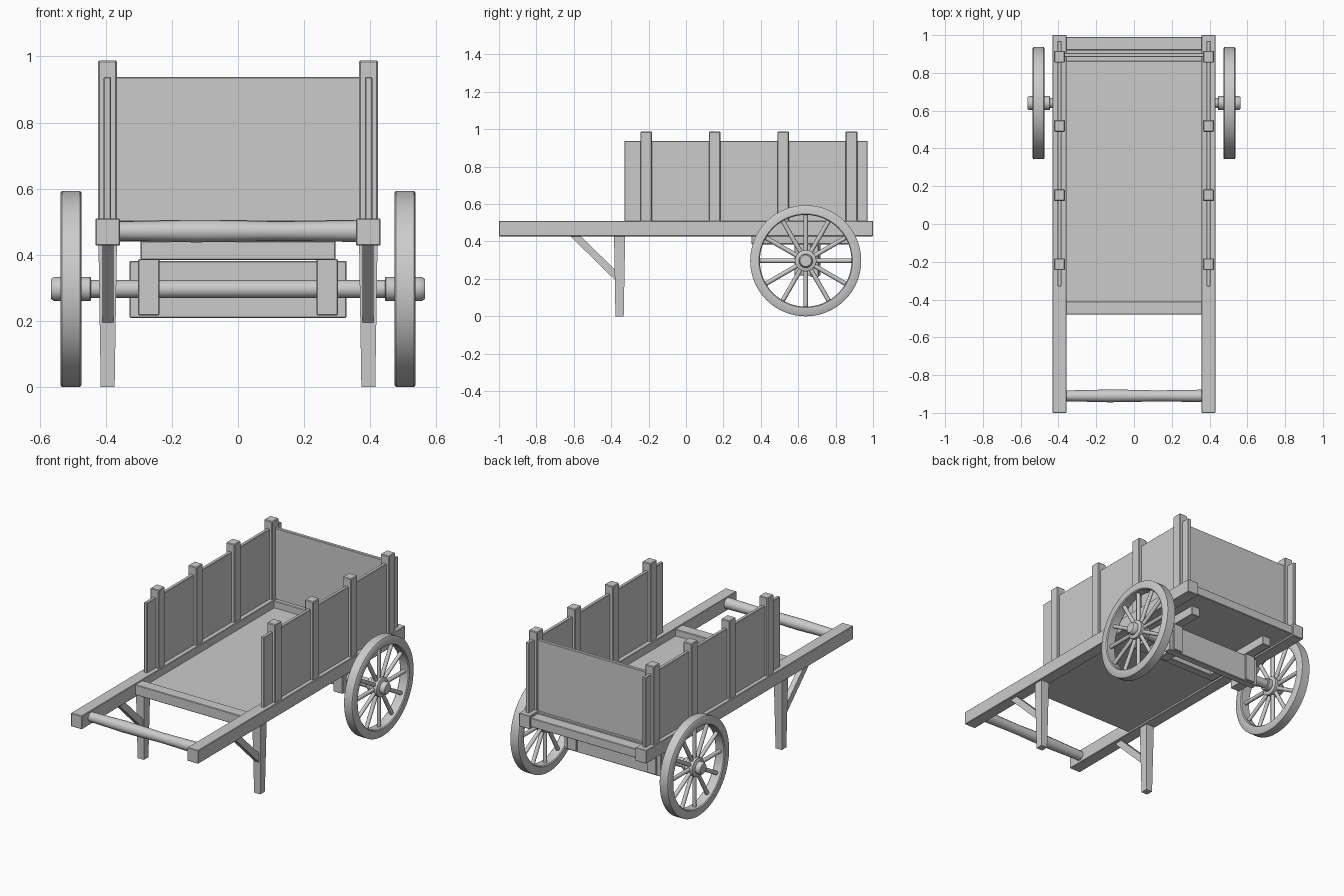
import bpy, bmesh, math
from mathutils import Matrix

if "Cube" in bpy.data.objects:
    bpy.data.objects.remove(bpy.data.objects["Cube"])

WY, WZ = 0.64, 0.297   # wheel centre


def finish(name, bm, smooth=False, mirror=False):
    bmesh.ops.recalc_face_normals(bm, faces=bm.faces)
    me = bpy.data.meshes.new(name)
    bm.to_mesh(me)
    bm.free()
    ob = bpy.data.objects.new(name, me)
    bpy.context.collection.objects.link(ob)
    if mirror:
        ob.modifiers.new("Mirror", 'MIRROR')
    if smooth:
        bpy.ops.object.select_all(action='DESELECT')
        ob.select_set(True)
        bpy.context.view_layer.objects.active = ob
        bpy.ops.object.shade_smooth_by_angle(angle=math.radians(40))
    return ob


def box(name, x, y, z, mirror=False, bevel=0.003):
    bm = bmesh.new()
    bmesh.ops.create_cube(bm, size=1)
    for v in bm.verts:
        v.co = [a + (b - a) * (c + 0.5) for (a, b), c in zip((x, y, z), v.co)]
    if bevel:
        bmesh.ops.bevel(bm, geom=bm.edges[:], offset=bevel, segments=1, affect='EDGES')
    return finish(name, bm, mirror=mirror)


def lathe(name, profile, cy, cz, seg=32, closed=False, mirror=False):
    # profile of (x, radius) points turned about the x axis
    bm = bmesh.new()
    rings = [[bm.verts.new((x, cy + r * math.cos(2 * math.pi * i / seg),
                            cz + r * math.sin(2 * math.pi * i / seg)))
              for i in range(seg)] for x, r in profile]
    pairs = list(zip(rings, rings[1:]))
    if closed:
        pairs.append((rings[-1], rings[0]))
    else:
        bm.faces.new(rings[0])
        bm.faces.new(rings[-1])
    for a, b in pairs:
        for i in range(seg):
            j = (i + 1) % seg
            bm.faces.new((a[i], a[j], b[j], b[i]))
    return finish(name, bm, True, mirror)


def prism(name, yz, x0, x1):
    # side-view outline given thickness in x, on both sides
    bm = bmesh.new()
    f = bm.faces.new([bm.verts.new((x0, y, z)) for y, z in yz])
    g = bmesh.ops.extrude_face_region(bm, geom=[f])['geom']
    for v in g:
        if isinstance(v, bmesh.types.BMVert):
            v.co.x = x1
    return finish(name, bm, mirror=True)


# Long side rails, also the pull shafts
box("side_rail", (0.357, 0.431), (-1, 1), (0.428, 0.51), True)

# Bed floor and its cross bars
box("floor", (-0.36, 0.36), (-0.42, 0.93), (0.44, 0.462))
box("front_cross_bar", (-0.36, 0.36), (-0.48, -0.41), (0.44, 0.503))
box("rear_cross_bar", (-0.36, 0.36), (0.92, 0.99), (0.44, 0.495))
box("tail_ledge", (-0.36, 0.36), (0.86, 0.922), (0.445, 0.505))

# Side and tail boards with their posts
box("side_panel", (0.384, 0.406), (-0.33, 0.97), (0.50, 0.938), True)
box("tail_panel", (-0.37, 0.37), (0.884, 0.906), (0.49, 0.938))
for i in range(4):
    y = -0.213 + i * 0.366
    box("side_post", (0.366, 0.423), (y - 0.031, y + 0.031), (0.50, 0.988), True, 0.004)

# Worn handle bar
lathe("handle_bar", [(-0.36, 0.029), (-0.25, 0.031), (-0.13, 0.034), (0, 0.032),
                     (0.12, 0.029), (0.25, 0.031), (0.36, 0.033)], -0.91, 0.472, 12)

# Tapered rest legs and diagonal braces
bm = bmesh.new()
bmesh.ops.create_cube(bm, size=1)
for v in bm.verts:
    low = v.co.z < 0
    v.co = (0.394 + v.co.x * (0.042 if low else 0.056),
            -0.355 + v.co.y * (0.044 if low else 0.06), 0 if low else 0.44)
finish("rest_leg", bm, mirror=True)
prism("leg_brace", [(-0.625, 0.435), (-0.57, 0.435), (-0.375, 0.245), (-0.375, 0.19)],
      0.377, 0.409)

# Undercarriage
box("bed_bearer", (0.237, 0.295), (0.35, 0.87), (0.385, 0.442), True)
box("bearer_cross_piece", (-0.295, 0.295), (0.35, 0.40), (0.385, 0.442))
box("axle_board", (-0.328, 0.328), (0.665, 0.71), (0.21, 0.382))
box("axle_block", (0.238, 0.302), (0.58, 0.72), (0.217, 0.387), True)
lathe("axle", [(-0.47, 0.027), (0.47, 0.027)], WY, WZ, 24)

# Wheels
lathe("wheel_rim", [(0.473, 0.25), (0.473, 0.29), (0.478, 0.297), (0.532, 0.297),
                    (0.537, 0.29), (0.537, 0.25), (0.532, 0.245), (0.478, 0.245)],
      WY, WZ, 64, True, True)
lathe("wheel_hub", [(0.444, 0.034), (0.447, 0.037), (0.474, 0.037), (0.478, 0.057),
                    (0.530, 0.057), (0.536, 0.037), (0.556, 0.037), (0.565, 0.030)],
      WY, WZ, 32, False, True)
bm = bmesh.new()
for i in range(12):
    m = (Matrix.Translation((0.505, WY, WZ)) @ Matrix.Rotation(i * math.pi / 6, 4, 'X')
         @ Matrix.Translation((0, 0, 0.15)))
    bmesh.ops.create_cone(bm, cap_ends=True, segments=10, radius1=0.012, radius2=0.012,
                          depth=0.21, matrix=m)
finish("wheel_spokes", bm, True, True)
